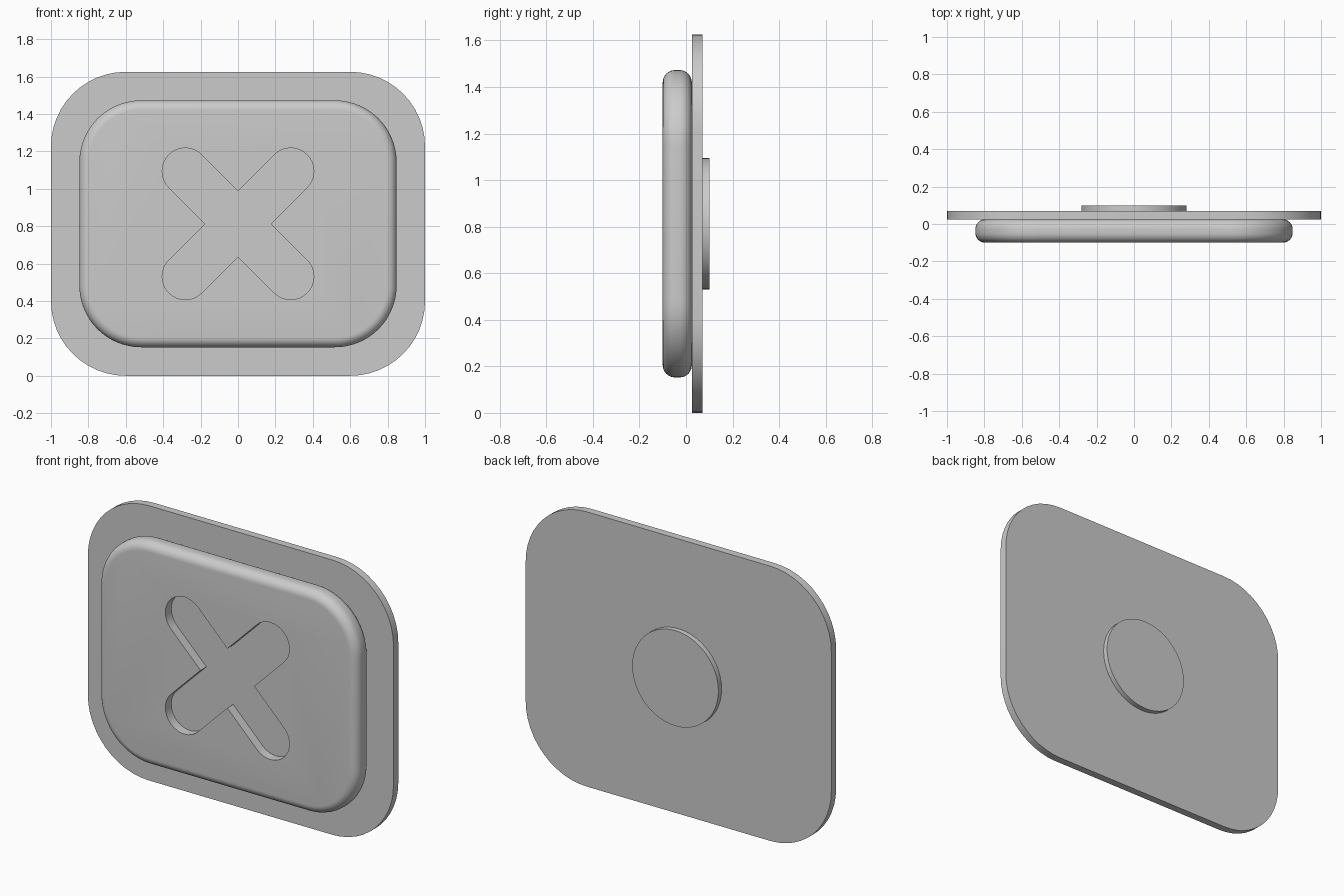
import bpy, bmesh
from math import sin, cos, pi, radians

cube = bpy.data.objects.get("Cube")
if cube:
    bpy.data.objects.remove(cube, do_unlink=True)

MID_Z = 0.8125

grey = bpy.data.materials.new("plain_grey")
grey.use_nodes = True
colour = (0.6, 0.6, 0.6, 1)
grey.diffuse_color = colour
grey.node_tree.nodes["Principled BSDF"].inputs["Base Color"].default_value = colour


def arc(cx, cz, r, start, sweep, steps):
    return [(cx + r * cos(start + sweep * i / steps),
             cz + r * sin(start + sweep * i / steps)) for i in range(steps + 1)]


def rounded_rect(half_w, half_h, r, steps):
    points = []
    for k, (sx, sz) in enumerate([(1, 1), (-1, 1), (-1, -1), (1, -1)]):
        points += arc(sx * (half_w - r), sz * (half_h - r), r, k * pi / 2, pi / 2, steps)
    return points


def cross(tip, r, steps):
    # Four rounded arms on the diagonals with a notch point between neighbours
    points = []
    for k in range(4):
        a = pi / 4 + k * pi / 2
        points += arc(tip * cos(a), tip * sin(a), r, a - pi / 2, pi, steps)
        points.append((r * 2 ** 0.5 * cos(a + pi / 4), r * 2 ** 0.5 * sin(a + pi / 4)))
    return points


def slab(name, outline, front, back, round_edge=0):
    bm = bmesh.new()
    face = bm.faces.new([bm.verts.new((x, front, z + MID_Z)) for x, z in outline])
    extruded = bmesh.ops.extrude_face_region(bm, geom=[face], use_keep_orig=True)["geom"]
    for v in extruded:
        if isinstance(v, bmesh.types.BMVert):
            v.co.y = back
    bmesh.ops.recalc_face_normals(bm, faces=bm.faces)
    if round_edge:
        rims = [e for e in bm.edges if e.calc_face_angle() > radians(60)]
        bmesh.ops.bevel(bm, geom=rims, offset=round_edge, offset_type='OFFSET',
                        segments=8, profile=0.5, affect='EDGES')
    mesh = bpy.data.meshes.new(name)
    bm.to_mesh(mesh)
    bm.free()
    mesh.materials.append(grey)
    obj = bpy.data.objects.new(name, mesh)
    bpy.context.collection.objects.link(obj)
    return obj


def activate(obj):
    bpy.ops.object.select_all(action='DESELECT')
    obj.select_set(True)
    bpy.context.view_layer.objects.active = obj


# Backing plate, pillowy front pad and rear disc
plate = slab("backing_plate", rounded_rect(1, MID_Z, 0.4, 12), 0.025, 0.07)
pad = slab("front_pad", rounded_rect(0.848, 0.66, 0.33, 16), -0.1, 0.025, 0.052)
disc = slab("rear_disc", arc(0, 0, 0.282, 0, 2 * pi, 48)[:-1], 0.07, 0.1)

# Cross-shaped recess in the pad
cutter = slab("cross_cutter", cross(0.398, 0.124, 16), -0.2, -0.045)
cut = pad.modifiers.new("cross_recess", 'BOOLEAN')
cut.operation = 'DIFFERENCE'
cut.solver = 'EXACT'
cut.object = cutter
activate(pad)
bpy.ops.object.modifier_apply(modifier=cut.name)
bpy.data.objects.remove(cutter, do_unlink=True)

for part in (plate, pad, disc):
    activate(part)
    bpy.ops.object.shade_smooth_by_angle(angle=radians(30))
